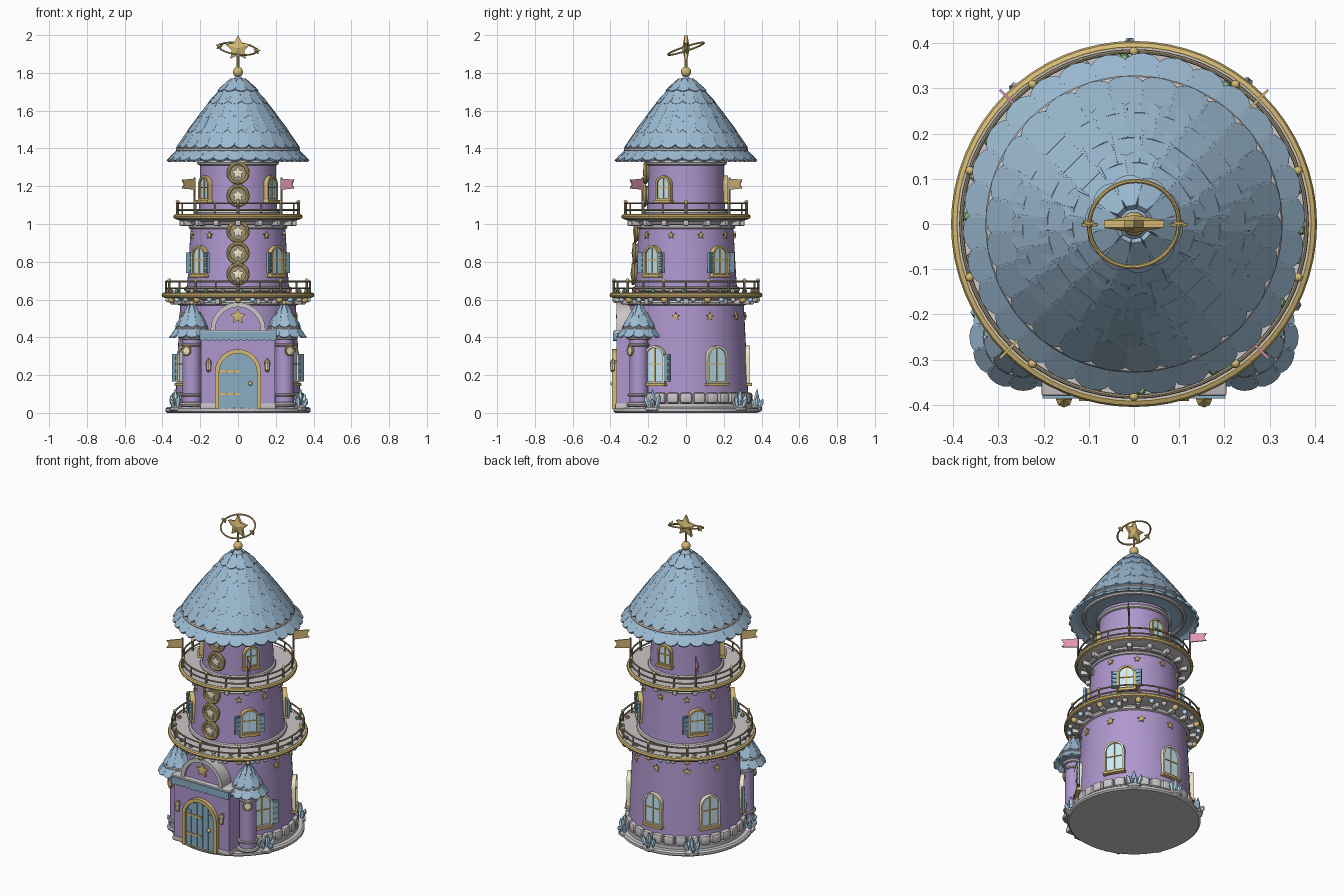
import bpy, bmesh, random
from math import sin, cos, pi, radians
from mathutils import Matrix, Vector

if "Cube" in bpy.data.objects:
    bpy.data.objects.remove(bpy.data.objects["Cube"])

random.seed(4)
COL = dict(purple=(.43, .31, .62, 1), roof=(.33, .49, .64, 1), gold=(.68, .5, .18, 1), stone=(.6, .57, .58, 1),
           glass=(.58, .82, .93, 1), slate=(.25, .42, .55, 1), rail=(.36, .3, .2, 1), crystal=(.5, .75, .92, 1),
           pink=(.75, .3, .45, 1), green=(.25, .5, .25, 1), cream=(.9, .84, .6, 1))
MATS, PARTS = {}, {}
for k, c in COL.items():
    MATS[k] = bpy.data.materials.new(k)
    MATS[k].diffuse_color = c
I = Matrix.Identity(4)
T = lambda x, y, z: Matrix.Translation((x, y, z))
R = lambda deg, ax: Matrix.Rotation(radians(deg), 4, ax)


def part(name, mat):
    if name not in PARTS:
        PARTS[name] = (bmesh.new(), mat)
    return PARTS[name][0]


def wall(az, r, z):
    """Frame on a round wall: local -y points outward at azimuth az."""
    return T(r * cos(radians(az)), r * sin(radians(az)), z) @ R(az + 90, 'Z')


def lathe(bm, prof, seg=48, M=I, closed=False):
    rings = []
    for r, z in prof:
        k = 1 if r < 1e-6 else seg
        rings.append([bm.verts.new(M @ Vector((r * cos(2 * pi * i / seg), r * sin(2 * pi * i / seg), z))) for i in range(k)])
    for a, b in zip(rings, rings[1:] + (rings[:1] if closed else [])):
        if len(a) == len(b) == 1:
            continue
        for i in range(seg):
            q = [a[i % len(a)], a[(i + 1) % len(a)], b[(i + 1) % len(b)], b[i % len(b)]]
            bm.faces.new(list(dict.fromkeys(q)))


def torus(bm, rad, r, z=0, M=I, seg=48, flat=1.0):
    lathe(bm, [(rad + r * cos(i * pi / 4), z + r * flat * sin(i * pi / 4)) for i in range(8)], seg, M, True)


def box(bm, x, y, z, M=I, bevel=0):
    c = [(a[0] + a[1]) / 2 for a in (x, y, z)]
    s = [a[1] - a[0] for a in (x, y, z)]
    vs = bmesh.ops.create_cube(bm, size=1, matrix=M @ T(*c) @ Matrix.Diagonal((*s, 1)))['verts']
    if bevel:
        bmesh.ops.bevel(bm, geom=list({e for v in vs for e in v.link_edges}), offset=bevel, segments=2, profile=.5, affect='EDGES')


def rod(bm, r, z0, z1, M=I, seg=8):
    lathe(bm, [(0, z0), (r, z0), (r, z1), (0, z1)], seg, M)


def ball(bm, r, M, seg=10):
    bmesh.ops.create_uvsphere(bm, u_segments=seg, v_segments=seg * 2 // 3, radius=r, matrix=M)


def prism(bm, pts, y0, y1, M=I, puff=0):
    f, b = [[bm.verts.new(M @ Vector((x, y, z))) for x, z in pts] for y in (y0, y1)]
    n = len(pts)
    for i in range(n):
        bm.faces.new((f[i], f[(i + 1) % n], b[(i + 1) % n], b[i]))
    for ring, y in ((f, y0 - puff), (b, y1 + puff)):
        if puff:
            c = bm.verts.new(M @ Vector((0, y, 0)))
            for i in range(n):
                bm.faces.new((ring[i], ring[(i + 1) % n], c))
        else:
            bm.faces.new(ring)


def band(bm, outer, inner, y0, y1, M=I):
    loops = [[bm.verts.new(M @ Vector((x, y, z))) for x, z in p] for p, y in ((outer, y0), (outer, y1), (inner, y1), (inner, y0))]
    n = len(outer)
    for a, b in zip(loops, loops[1:] + loops[:1]):
        for i in range(n):
            bm.faces.new((a[i], a[(i + 1) % n], b[(i + 1) % n], b[i]))


def arch(w, z0, h, n=14):
    return [(-w, z0), (w, z0)] + [(w * cos(pi * i / n), h - w + w * sin(pi * i / n)) for i in range(n + 1)]


def star(bm, r, th, M, puff):
    pts = [((r if i % 2 == 0 else r * .5) * sin(i * pi / 5), (r if i % 2 == 0 else r * .5) * cos(i * pi / 5)) for i in range(10)]
    prism(bm, pts, -th, th, M, puff)


def tiles(bm, n, r1, z1, r0, z0, off=0, th=.012, cx=0, cy=0):
    """Ring of round-ended roof tiles from tip (r1,z1) up to top (r0,z0)."""
    w1, w0 = pi * r1 / n * 1.06, pi * r0 / n * 1.06
    for i in range(n):
        a = 2 * pi * (i + off) / n
        rad, tan = Vector((cos(a), sin(a), 0)), Vector((-sin(a), cos(a), 0))
        tip = rad * r1 + Vector((cx, cy, z1))
        up = rad * r0 + Vector((cx, cy, z0)) - tip
        L = up.length
        up.normalize()
        M = Matrix((tan, up.cross(tan), up)).transposed().to_4x4()
        M.translation = tip
        k = w1 * .85
        prism(bm, [(w1 * cos(t), k - k * sin(t)) for t in (pi * j / 6 for j in range(7))] + [(-w0, L), (w0, L)], -th, 0, M)


# plinth, stone footing and the three stacked walls
lathe(part('plinth', 'stone'), [(0, 0), (.375, 0), (.385, .008), (.385, .022), (.375, .03), (.35, .03), (.35, .05), (0, .05)], 64)
for i in range(30):
    az = i * 12
    if abs(az - 270) > 42:
        box(part('footing_stones', 'stone'), (-.032, .032), (-.02, .03), (.05, .108), wall(az, .332, 0), .014)
lathe(part('lower_wall', 'purple'), [(0, .03), (.332, .03), (.325, .2), (.315, .4), (.305, .6), (0, .6)], 64)
lathe(part('middle_wall', 'purple'), [(0, .63), (.272, .63), (.262, .78), (.25, 1), (0, 1)], 64)
lathe(part('upper_wall', 'purple'), [(0, 1.04), (.208, 1.04), (.202, 1.2), (.2, 1.36), (0, 1.36)], 64)
mould = part('wall_mouldings', 'stone')
for r, t, z in ((.308, .016, .585), (.272, .014, .655), (.25, .012, .985), (.262, .014, 1.01), (.208, .013, 1.06), (.203, .014, 1.325)):
    torus(mould, r, t, z)

# balconies: deck, gold rim, corbels, railing
for name, rad, z, wr, n in (('lower', .4, .61, .3, 20), ('upper', .338, 1.025, .25, 16)):
    lathe(part(name + '_balcony_deck', 'stone'), [(0, z), (wr + .03, z - .015), (rad - .01, z), (rad - .01, z + .028), (0, z + .028)], 64)
    torus(part(name + '_balcony_rim', 'gold'), rad - .008, .013, z + .014, seg=64)
    for i in range(n):
        az = i * 360 / n + 90
        box(part(name + '_corbels', 'stone'), (-.014, .014), (-.03, .03), (-.035, 0), wall(az, wr + .03, z), .006)
        rod(part(name + '_balusters', 'rail'), .005, z + .02, z + .088, wall(az, rad - .018, 0))
        if i % 2 == 0:
            rod(part(name + '_rail_posts', 'rail'), .007, z + .02, z + .09, wall(az, rad - .018, 0))
            ball(part(name + '_post_caps', 'gold'), .01, wall(az, rad - .018, z + .092))
    for dz in (.05, .085):
        torus(part(name + '_handrails', 'rail'), rad - .018, .005, z + dz, seg=64)
for i in range(30):
    c = ('gold', 'crystal', 'stone')[i % 3]
    ball(part('hanging_beads_' + c, c), .019 if i % 3 == 0 else .015, wall(i * 12 + 90, .372, .6))
for i in range(24):
    c = ('green', 'pink', 'green', 'cream')[i % 4]
    ball(part('balcony_flowers_' + c, c), .012, wall(i * 15 + random.uniform(-4, 4), .368, .645), 8)


# arched windows with frame, bars, sill and optional shutters
def window(az, r, z, w, h, shutters, tier):
    M = wall(az, r, z)
    prism(part(tier + '_window_glass', 'glass'), arch(w, 0, h), -.008, .03, M)
    fr = part(tier + '_window_frames', 'cream' if tier == 'lower' else 'gold')
    band(fr, arch(w + .011, -.005, h + .011), arch(w, .006, h), -.018, .03, M)
    box(part(tier + '_window_bars', 'gold'), (-.003, .003), (-.013, 0), (0, h), M)
    box(part(tier + '_window_bars', 'gold'), (-w, w), (-.013, 0), (h * .52, h * .52 + .006), M)
    box(part(tier + '_window_sills', 'gold'), (-w - .018, w + .018), (-.028, .03), (-.018, -.002), M, .004)
    if shutters:
        for s in (-1, 1):
            H = M @ T(s * (w + .012), -.01, 0) @ R(-s * 12, 'Z')
            sh = part(tier + '_shutters', 'slate')
            box(sh, sorted((0, s * .036)), (-.008, .004), (.005, h * .82), H)
            for k in range(4):
                box(sh, sorted((s * .006, s * .03)), (-.013, 0), (h * (.08 + .19 * k), h * (.2 + .19 * k)), H)


for az in (-30, 30, 90, 150, 210):
    window(az, .322, .16, .05, .185, az in (-30, 210), 'lower')
for az in (-41, 41, 139, 221):
    window(az, .264, .735, .042, .14, True, 'middle')
for az in (-34, 90, 214):
    window(az, .205, 1.13, .036, .115, False, 'upper')

# wall stars and the chain of star medallions
for i in range(7):
    star(part('lower_wall_stars', 'gold'), .024, .006, wall(-10 + 34 * i, .311, .51), .004)
for i in range(1, 10):
    star(part('middle_wall_stars', 'gold'), .02, .006, wall(-90 + 36 * i, .256, .94), .004)
for z, r in ((1.27, .203), (1.15, .206), (.96, .255), (.845, .262), (.735, .268)):
    M = wall(-90, r, z)
    rod(part('medallion_discs', 'rail'), .05, -.03, .012, M @ R(90, 'X'), 24)
    torus(part('medallion_rings', 'gold'), .051, .009, .012, M @ R(90, 'X'), 28)
    star(part('medallion_stars', 'cream'), .036, .005, M @ T(0, -.016, 0), .005)

# pennants on poles around the upper balcony
for az, c in ((-45, 'pink'), (45, 'gold'), (135, 'pink'), (225, 'gold')):
    rod(part('pennant_poles', 'rail'), .005, 1.04, 1.245, wall(az, .325, 0))
    M = wall(az, .325, 1.21) @ R(-90, 'Z')
    prism(part('pennants_' + c, c), [(0, -.028), (.095, -.022), (.08, 0), (.095, .026), (0, .028)], -.003, .003, M)

# main roof: shell, tile rows, eaves band
lathe(part('roof_shell', 'roof'), [(.215, 1.345), (.3, 1.365), (.345, 1.352), (.3, 1.41), (.2, 1.55), (.1, 1.68), (0, 1.785)], 48)
rt = part('roof_tiles', 'roof')
rows = [(30, .37, 1.328, .29, 1.405), (26, .318, 1.395, .235, 1.515), (22, .264, 1.475, .18, 1.59), (18, .208, 1.552, .125, 1.66),
        (14, .152, 1.628, .075, 1.715), (10, .1, 1.695, .032, 1.76)]
for i, row in enumerate(rows):
    tiles(rt, *row, off=.25 + .5 * (i % 2), th=.013)
lathe(part('roof_cap', 'roof'), [(0, 1.725), (.055, 1.725), (.02, 1.775), (0, 1.79)], 10)
torus(part('eaves_band', 'stone'), .318, .011, 1.392, seg=64)
torus(part('soffit_band', 'stone'), .29, .012, 1.362, seg=64)

# finial: ball, rod, puffy star and tilted orbit ring
fin = part('finial_stem', 'gold')
ball(fin, .027, T(0, 0, 1.805), 18)
rod(fin, .007, 1.77, 1.89)
star(part('finial_star', 'gold'), .07, .008, T(0, 0, 1.93), .012)
M = T(0, 0, 1.928) @ R(7, 'Y') @ R(18, 'X')
torus(part('finial_orbit', 'gold'), .1, .005, 0, M)
for s in (-1, 1):
    star(part('orbit_stars', 'gold'), .02, .003, M @ T(s * .1, 0, 0), .004)

# entrance porch with awning and round gable
box(part('porch_body', 'purple'), (-.195, .195), (-.368, -.15), (.02, .42))
st = part('porch_trim', 'stone')
box(st, (-.205, .205), (-.38, -.2), (.418, .44), bevel=.005)
box(st, (-.2, .2), (-.375, -.2), (.02, .05), bevel=.005)
half = lambda r: [(r * cos(pi * i / 20), r * sin(pi * i / 20)) for i in range(21)]
prism(part('porch_gable', 'purple'), half(.125), -.352, -.2, T(0, 0, .44))
band(st, half(.145), half(.12), -.368, -.2, T(0, 0, .44))
star(part('gable_star', 'gold'), .042, .008, T(0, -.357, .51), .006)
for i in range(13):
    prism(part('porch_awning', 'slate'), [(-.0165, .035), (-.0165, 0)] + [(-.0165 * cos(pi * j / 6), -.014 * sin(pi * j / 6)) for j in range(1, 6)]
          + [(.0165, 0), (.0165, .035)], -.014, .006, T((i - 6) * .031, -.372, .395))

# door with planks, straps, frame and lanterns
prism(part('door', 'slate'), arch(.1, .02, .315), -.376, -.34)
for i in range(5):
    x = (i - 2) * .04
    box(part('door_planks', 'slate'), (x - .017, x + .017), (-.382, -.37), (.024, .215 + (.1 ** 2 - (abs(x) + .014) ** 2) ** .5))
band(part('door_frame', 'gold'), arch(.122, .02, .337), arch(.1, .021, .315), -.392, -.34)
for z in (.1, .22):
    box(part('door_straps', 'gold'), (-.095, .01), (-.387, -.375), (z - .006, z + .006))
ball(part('door_knob', 'gold'), .012, T(.065, -.388, .155))
for s in (-1, 1):
    L = T(s * .155, -.388, .225)
    lathe(part('lantern_glass', 'cream'), [(0, 0), (.012, .005), (.014, .04), (0, .045)], 8, L)
    lathe(part('lantern_caps', 'gold'), [(0, .065), (.018, .042), (0, .04)], 8, L)
    lathe(part('lantern_caps', 'gold'), [(0, -.012), (.013, 0), (.013, .008), (0, .008)], 8, L)
    box(part('lantern_caps', 'gold'), (-.004, .004), (0, .03), (.045, .055), L)

    # corner turrets flanking the porch
    cx, cy = s * .245, -.25
    C = T(cx, cy, 0)
    lathe(part('turret_columns', 'purple'), [(0, .03), (.05, .03), (.048, .44), (0, .44)], 28, C)
    for r, t, z in ((.054, .012, .045), (.053, .008, .095), (.05, .008, .36), (.056, .012, .4)):
        torus(part('turret_rings', 'stone'), r, t, z, C, 28)
    lathe(part('turret_roof_shells', 'roof'), [(0, .42), (.085, .425), (.055, .49), (0, .575)], 20, C)
    tt = part('turret_roof_tiles', 'roof')
    tiles(tt, 12, .112, .395, .065, .46, 0, .009, cx, cy)
    tiles(tt, 10, .08, .45, .035, .53, .5, .009, cx, cy)
    tiles(tt, 8, .05, .5, .012, .57, 0, .008, cx, cy)
    torus(part('turret_eaves_bands', 'stone'), .083, .007, .447, C, 28)
    ball(part('turret_finials', 'gold'), .012, C @ T(0, 0, .583))
    D = C @ R(s * 32, 'Z') @ T(0, -.048, .33) @ R(90, 'X')
    rod(part('turret_dials', 'cream'), .022, -.02, .008, D, 18)
    torus(part('turret_dial_rings', 'gold'), .024, .006, .006, D, 20)

# crystal clusters on rocks around the plinth
for az in (-28, 50, 90, 130, 208):
    M = wall(az, .37, 0)
    ball(part('crystal_rocks', 'stone'), 1, M @ T(0, 0, .022) @ Matrix.Diagonal((.048, .035, .022, 1)), 8)
    for x, y, h, tx, ty in ((0, 0, .1, 0, 4), (-.022, -.004, .07, -18, 6), (.022, -.004, .075, 18, 4), (.006, -.018, .05, 8, 24), (-.01, .016, .06, -8, -14)):
        lathe(part('crystals', 'crystal'), [(0, -.01), (.009, -.01), (.014, h * .6), (0, h)], 6, M @ T(x, y, .03) @ R(tx, 'Y') @ R(ty, 'X'))

# turn every collected part into an object
for name, (bm, mat) in PARTS.items():
    bmesh.ops.recalc_face_normals(bm, faces=bm.faces)
    me = bpy.data.meshes.new(name)
    bm.to_mesh(me)
    bm.free()
    me.materials.append(MATS[mat])
    me.shade_smooth()
    me.set_sharp_from_angle(angle=radians(35))
    bpy.context.collection.objects.link(bpy.data.objects.new(name, me))

for m in bpy.data.materials:
    if m.users and not m.is_grease_pencil:
        m.use_nodes = True
        m.node_tree.nodes["Principled BSDF"].inputs["Base Color"].default_value = m.diffuse_color
